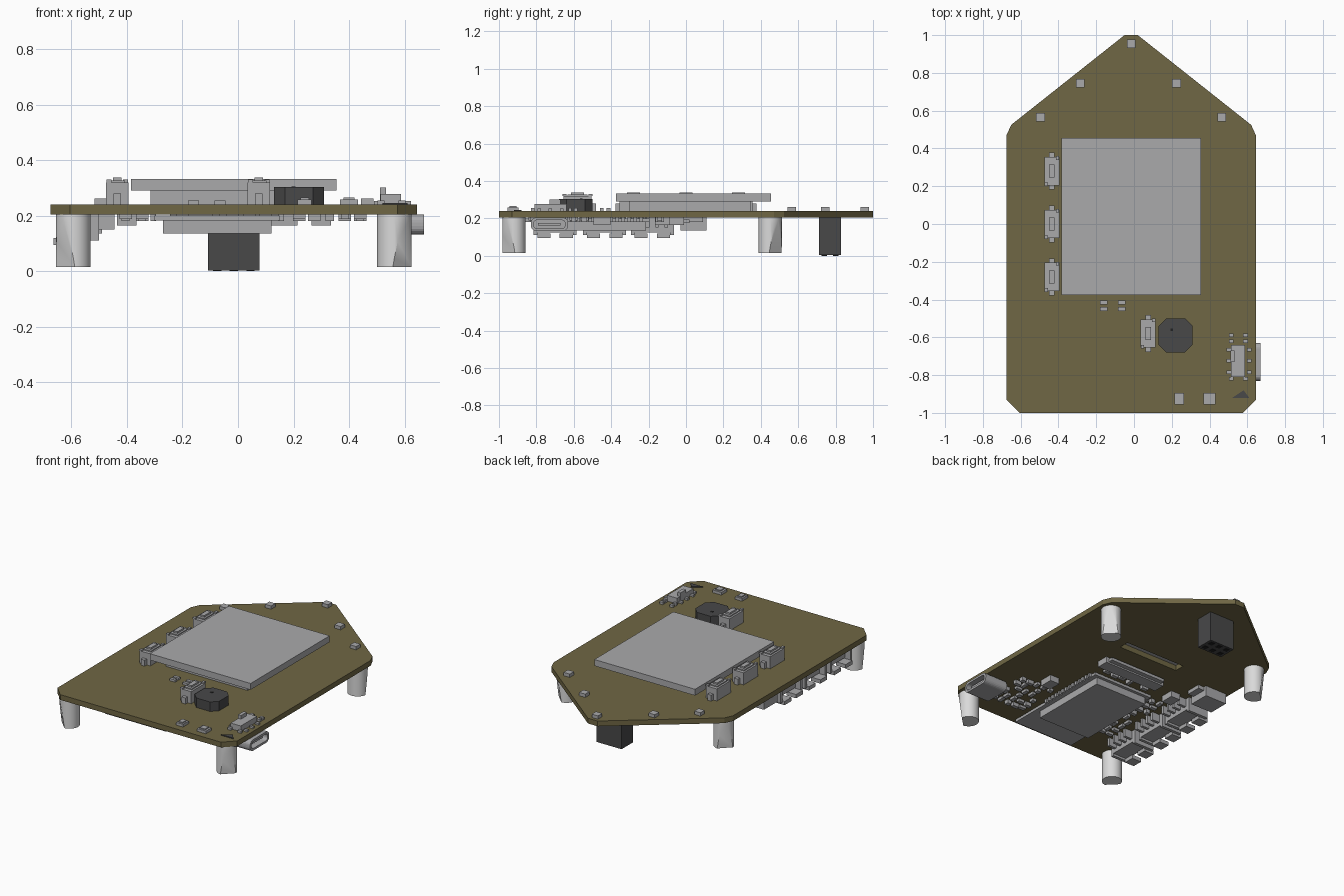
import bpy, bmesh, random
from mathutils import Vector

cube = bpy.data.objects.get("Cube")
if cube:
    bpy.data.objects.remove(cube)
random.seed(4)


def material(name, red, green, blue):
    mat = bpy.data.materials.new(name)
    mat.use_nodes = True
    mat.diffuse_color = (red, green, blue, 1)
    mat.node_tree.nodes["Principled BSDF"].inputs["Base Color"].default_value = (red, green, blue, 1)
    return mat


olive = material("olive board", .16, .135, .058)
grey = material("component grey", .4, .4, .41)
black = material("dark plastic", .065, .065, .066)
white = material("pale standoff", .7, .7, .7)
hole = material("socket hole", .015, .015, .015)

BOTTOM, TOP = .205, .24


def finish(name, bm, mat):
    bmesh.ops.recalc_face_normals(bm, faces=bm.faces)
    mesh = bpy.data.meshes.new(name)
    bm.to_mesh(mesh)
    bm.free()
    mesh.materials.append(mat)
    obj = bpy.data.objects.new(name, mesh)
    bpy.context.collection.objects.link(obj)
    return obj


def add_box(bm, center, size, low, high):
    """Box given by its plan centre, plan size and height range."""
    verts = bmesh.ops.create_cube(bm, size=1)["verts"]
    for v in verts:
        v.co.x = center[0] + v.co.x * size[0]
        v.co.y = center[1] + v.co.y * size[1]
        v.co.z = high if v.co.z > 0 else low


def box(name, mat, center, size, low, high):
    bm = bmesh.new()
    add_box(bm, center, size, low, high)
    return finish(name, bm, mat)


def prism(name, mat, outline, low, high):
    bm = bmesh.new()
    face = bm.faces.new([bm.verts.new((x, y, low)) for x, y in outline])
    extruded = bmesh.ops.extrude_face_region(bm, geom=[face])["geom"]
    for v in extruded:
        if isinstance(v, bmesh.types.BMVert):
            v.co.z = high
    return finish(name, bm, mat)


def subtract(obj, cutter):
    mod = obj.modifiers.new("cut", "BOOLEAN")
    mod.operation = "DIFFERENCE"
    mod.solver = "EXACT"
    mod.object = cutter
    bpy.context.view_layer.objects.active = obj
    bpy.ops.object.modifier_apply(modifier=mod.name)
    bpy.data.objects.remove(cutter)


# Circuit board with a pointed top end and a ribbon slot
right_side = [(.035, 1), (.635, .525), (.66, .47), (.66, -.93), (.59, -1)]
outline = right_side + [(-x, y) for x, y in reversed(right_side)]
board = prism("circuit_board", olive, [(x - .015, y) for x, y in outline], BOTTOM, TOP)
subtract(board, box("slot_cutter", olive, (0, .17), (.45, .07), 0, 1))

# Display panel on its backing
box("display_backing", grey, (-.015, .02), (.6, .65), TOP, .29)
box("display_panel", grey, (-.015, .04), (.74, .83), .29, .332)


# Push buttons
def push_button(name, x, y):
    bm = bmesh.new()
    add_box(bm, (x, y), (.08, .15), TOP, .32)
    add_box(bm, (x, y), (.055, .105), .32, .327)
    add_box(bm, (x, y), (.03, .07), .327, .338)
    for side in (-1, 1):
        add_box(bm, (x, y + side * .085), (.028, .025), TOP, .28)
        add_box(bm, (x + side * .03, y + side * .07), (.018, .02), .32, .33)
    finish(name, bm, grey)


for i in range(3):
    push_button(f"side_button_{i}", -.435, .28 - i * .28)
push_button("lower_button", .075, -.58)

# Octagonal buzzer
corner = [(.09, .05), (.05, .09)]
octagon = []
for sx, sy in ((1, 1), (-1, 1), (-1, -1), (1, -1)):
    pair = [(x * sx, y * sy) for x, y in corner]
    octagon += pair if sx == sy else pair[::-1]
prism("buzzer", black, [(x + .22, y - .59) for x, y in octagon], TOP, .303)
box("buzzer_port", hole, (.2, -.56), (.015, .015), .303, .305)

# Indicator lights around the pointed end
for i, (x, y) in enumerate([(-.495, .565), (-.285, .745), (-.015, .955), (.225, .745), (.465, .565)]):
    box(f"light_{i}", grey, (x, y), (.045, .045), TOP, .262)

# Small chips on the upper face
for i, (x, width) in enumerate([(.24, .05), (.4, .065)]):
    box(f"front_chip_{i}", grey, (x, -.925), (width, .06), TOP, .258)
    box(f"front_chip_cap_{i}", grey, (x, -.925), (width * .6, .04), .258, .265)
for x in (-.16, -.065):
    for y in (-.415, -.45):
        box("tiny_resistor", grey, (x, y), (.04, .02), TOP, .255)
prism("corner_mark", black, [(.52, -.92), (.61, -.92), (.58, -.88)], TOP, .246)

# Slide switch
bm = bmesh.new()
add_box(bm, (.55, -.725), (.075, .17), TOP, .278)
add_box(bm, (.522, -.7), (.022, .06), .25, .302)
for y in (-.785, -.725, -.665):
    for x in (.502, .61):
        add_box(bm, (x, y), (.025, .018), TOP, .252)
for y in (-.82, -.62, -.59):
    for x in (.515, .59):
        add_box(bm, (x, y), (.025, .018), TOP, .255)
finish("slide_switch", bm, grey)

# Socket under the pointed end
box("pin_socket", black, (-.015, .77), (.185, .12), .003, BOTTOM)
for x in (-.075, -.015, .045):
    for y in (.74, .8):
        box("socket_hole", hole, (x, y), (.03, .03), 0, .003)

# Standoff legs, trimmed along the outer corner
for x, sx in ((-.593, -1), (.563, 1)):
    for y, sy in ((-.92, -1), (.45, 1)):
        bm = bmesh.new()
        bmesh.ops.create_cone(bm, cap_ends=True, segments=32, radius1=.062, radius2=.062, depth=.19)
        cut = bmesh.ops.bisect_plane(bm, geom=bm.verts[:] + bm.edges[:] + bm.faces[:],
                                     plane_co=Vector((sx * .028, sy * .028, -.095)),
                                     plane_no=Vector((sx, sy, -.18)), clear_outer=True)["geom_cut"]
        bmesh.ops.holes_fill(bm, edges=[e for e in cut if isinstance(e, bmesh.types.BMEdge)])
        bmesh.ops.translate(bm, verts=bm.verts, vec=(x, y, .11))
        leg = finish("standoff_leg", bm, white)
        bpy.context.view_layer.objects.active = leg
        leg.select_set(True)
        bpy.ops.object.shade_smooth_by_angle()
        leg.select_set(False)

# Radio module with metal shield and edge contacts
box("module_board", grey, (-.075, -.58), (.45, .77), .182, .2)
box("module_shield", grey, (-.075, -.49), (.39, .55), .135, .182)
bm = bmesh.new()
for i in range(14):
    for x in (-.305, .155):
        add_box(bm, (x, -.24 - i * .032), (.02, .018), .18, BOTTOM)
finish("module_contacts", bm, grey)

# Ribbon connector
box("ribbon_connector", grey, (-.015, -.05), (.46, .08), .165, BOTTOM)
box("ribbon_latch", grey, (-.015, .005), (.42, .03), .175, .195)

# Charging port: rounded hollow shell
port = box("charging_port", grey, (.585, -.73), (.17, .2), .132, BOTTOM)
opening = box("port_opening", grey, (.64, -.73), (.2, .17), .146, .191)
for part, radius in ((port, .03), (opening, .02)):
    bm = bmesh.new()
    bm.from_mesh(part.data)
    long_edges = [e for e in bm.edges if abs(e.verts[0].co.x - e.verts[1].co.x) > .1]
    bmesh.ops.bevel(bm, geom=long_edges, offset=radius, segments=5, profile=.5, affect="EDGES")
    bm.to_mesh(part.data)
    bm.free()
subtract(port, opening)
box("port_tongue", grey, (.6, -.73), (.1, .12), .163, .175)

# Edge connectors along the side
for i, y in enumerate((-.7, -.435, -.18)):
    bm = bmesh.new()
    add_box(bm, (-.555, y), (.11, .23), .125, BOTTOM)
    for k in (-1, 1):
        add_box(bm, (-.575, y + k * .105), (.15, .02), .11, BOTTOM)
        add_box(bm, (-.63, y + k * .06), (.07, .07), .095, .12)
    for k in range(4):
        add_box(bm, (-.475, y - .075 + k * .05), (.06, .018), .15, BOTTOM)
    finish(f"edge_connector_{i}", bm, grey)
box("small_edge_connector", grey, (-.57, .04), (.16, .14), .135, BOTTOM)
box("small_connector_pins", grey, (-.47, .04), (.05, .1), .18, BOTTOM)


# Scattered small parts on the underside
def scatter(name, columns, rows, start, step):
    bm = bmesh.new()
    for i in range(columns):
        for j in range(rows):
            if random.random() < .75:
                size = random.choice([(.045, .025), (.025, .045), (.03, .03)])
                center = (start[0] + i * step, start[1] + j * step)
                add_box(bm, center, size, random.choice([.18, .188]), BOTTOM)
    finish(name, bm, grey)


scatter("power_parts", 5, 6, (.22, -.82), .055)
scatter("driver_parts", 2, 9, (-.405, -.72), .06)
scatter("ribbon_parts", 7, 1, (-.2, -.14), .06)
for name, x, y in (("regulator_chip", .3, -.45), ("driver_chip", -.4, -.12)):
    box(name, grey, (x, y), (.07, .09), .165, BOTTOM)
